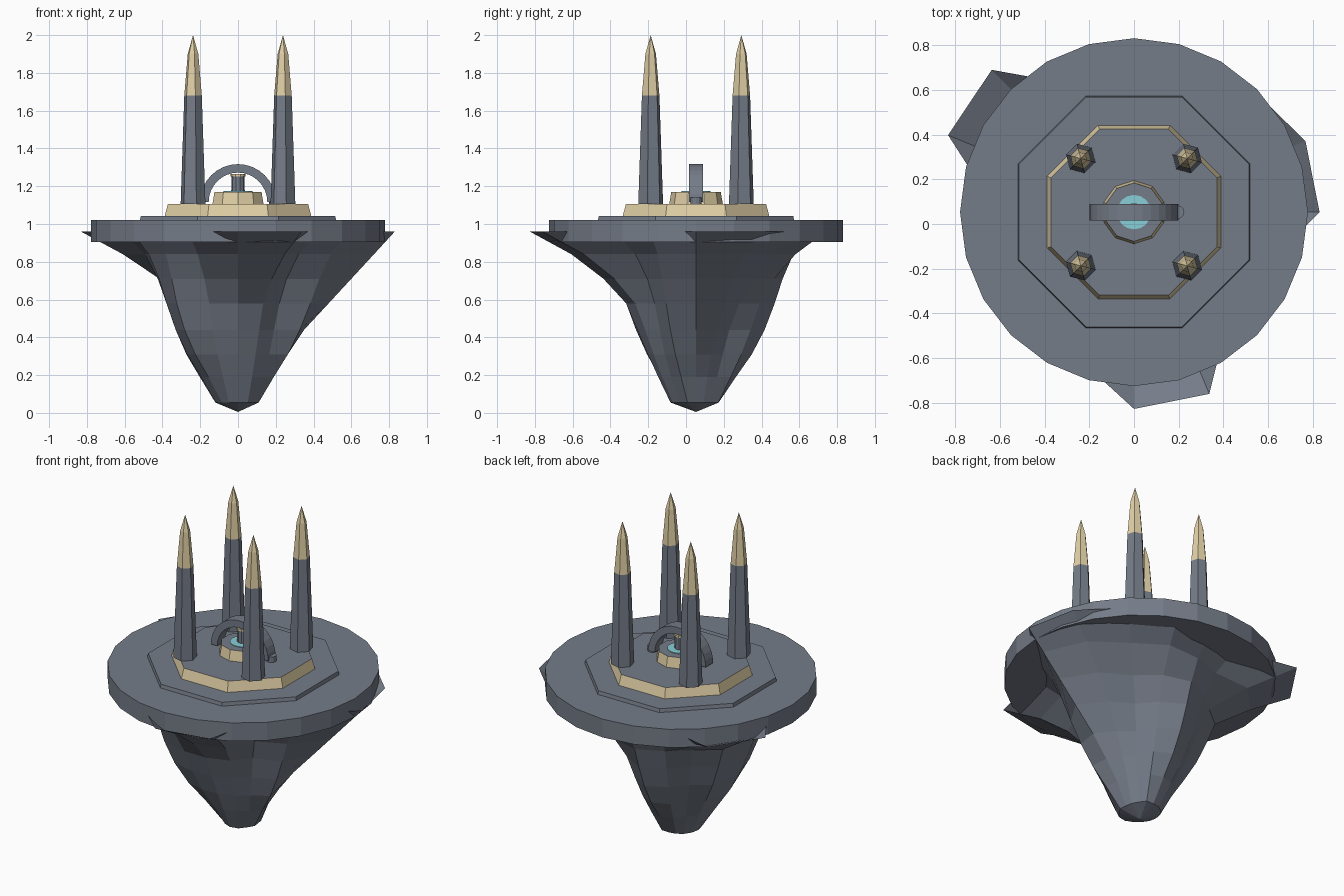
import bpy, bmesh, math

if "Cube" in bpy.data.objects:
    bpy.data.objects.remove(bpy.data.objects["Cube"])

CY = 0.053  # shared axis of all parts


def material(name, rgb):
    m = bpy.data.materials.new(name)
    m.diffuse_color = (*rgb, 1)
    m.use_nodes = True
    m.node_tree.nodes["Principled BSDF"].inputs["Base Color"].default_value = m.diffuse_color
    return m


GREY = material("slate_grey", (0.178, 0.202, 0.247))
GOLD = material("pale_gold", (0.75, 0.63, 0.38))
CYAN = material("cyan_glow", (0.25, 0.62, 0.68))


def finish(bm, name, mats):
    bmesh.ops.recalc_face_normals(bm, faces=bm.faces)
    me = bpy.data.meshes.new(name)
    bm.to_mesh(me)
    bm.free()
    for m in mats:
        me.materials.append(m)
    ob = bpy.data.objects.new(name, me)
    bpy.context.collection.objects.link(ob)
    return ob


def skin(bm, rings, capped=True):
    """Join stacked rings of vertices; a one-vertex ring makes a point."""
    for a, b in zip(rings, rings[1:]):
        n = max(len(a), len(b))
        for i in range(n):
            j = (i + 1) % n
            if len(a) == 1:
                bm.faces.new((a[0], b[i], b[j]))
            elif len(b) == 1:
                bm.faces.new((a[i], a[j], b[0]))
            else:
                bm.faces.new((a[i], a[j], b[j], b[i]))
    for r in (rings[0], rings[-1]):
        if capped and len(r) > 2:
            bm.faces.new(r)


def turned(name, profile, sides, rot=0, at=(0, CY), mats=(GREY,), rule=None):
    """Polygonal solid from (radius, height) pairs."""
    bm = bmesh.new()
    rings = []
    for r, z in profile:
        count = sides if r > 0 else 1
        ring = []
        for i in range(count):
            a = math.radians(rot) + math.tau * i / sides
            ring.append(bm.verts.new((at[0] + r * math.cos(a), at[1] + r * math.sin(a), z)))
        rings.append(ring)
    skin(bm, rings)
    bm.normal_update()
    if rule:
        for f in bm.faces:
            f.material_index = rule(f)
    return finish(bm, name, mats)


# Hanging rock: an open shell, three flared ridges blended with a valley profile
heights = (0.055, 0.19, 0.31, 0.44, 0.58, 0.71, 0.84, 0.96)
valley = (0.12, 0.205, 0.28, 0.34, 0.39, 0.435, 0.50, 0.61)
ridges = {
    "east": (0.105, 0.17, 0.25, 0.35, 0.48, 0.60, 0.72, 0.83),
    "west": (0.12, 0.19, 0.265, 0.34, 0.40, 0.45, 0.66, 0.90),
    "south": (0.135, 0.20, 0.255, 0.31, 0.37, 0.49, 0.66, 0.88),
}
# direction: (ridge, share of ridge, bulge at mid height)
blend = {0: ("east", 1, 0), 1: ("east", 1, -0.18), 2: ("east", 0.7, -0.29),
         3: ("south", 0.5, -0.04), 4: ("east", 0, 0.07), 5: ("east", 0, -0.05),
         6: ("west", 1, -0.15), 7: ("west", 1, 0), 8: ("west", 0, -0.03),
         9: ("west", 0, 0.05), 10: ("south", 0, 0.18), 11: ("south", 0.3, 0.04),
         12: ("south", 1, 0), 13: ("south", 1, -0.06), 14: ("south", 0, -0.21),
         15: ("east", 0.1, 0.04)}
bm = bmesh.new()
rings = [[bm.verts.new((0, CY, 0.005))]]
for k, z in enumerate(heights):
    ring = []
    for i in range(16):
        side, w, bulge = blend[i]
        r = valley[k] * (1 - w) + ridges[side][k] * w
        r *= 1 + bulge * math.sin(math.pi * k / 7)
        a = math.tau * i / 16
        ring.append(bm.verts.new((r * math.cos(a), CY + r * math.sin(a), z)))
    rings.append(ring)
skin(bm, rings, capped=False)
finish(bm, "hanging_rock", (GREY,))

# Stacked platforms, gold on the sloping sides only
sides_gold = lambda f: 0 if abs(f.normal.z) > 0.9 else 1
turned("main_disc", [(0.778, 0.905), (0.778, 1.02)], 24)
turned("lower_step", [(0.562, 1.02), (0.557, 1.042)], 8, 22.5)
turned("gold_platform", [(0.42, 1.042), (0.402, 1.105)], 8, 22.5,
       mats=(GREY, GOLD), rule=sides_gold)
turned("centre_drum", [(0.142, 1.105), (0.131, 1.17)], 10, 90,
       mats=(GREY, GOLD), rule=sides_gold)
turned("glow_plate", [(0.077, 1.17), (0.077, 1.174)], 16, mats=(CYAN,))

# Post with a thin gold cap under the arch
turned("centre_post", [(0.036, 1.17), (0.034, 1.252)], 10)
turned("post_cap", [(0.040, 1.252), (0.040, 1.264)], 10, mats=(GOLD,))

# Arch: half ring with a flat band section
bm = bmesh.new()
rings = []
for i in range(17):
    a = math.pi * i / 16
    rings.append([bm.verts.new((r * math.cos(a), CY + y, 1.117 + r * math.sin(a)))
                  for r, y in ((0.155, -0.038), (0.2, -0.038), (0.2, 0.037), (0.155, 0.037))])
skin(bm, rings)
finish(bm, "arch", (GREY,))
turned("arch_foot", [(0.03, 1.105), (0.03, 1.14)], 12, at=(0.195, CY))

# Four hexagonal spires with gold points
for sx, ew in ((-1, "left"), (1, "right")):
    for sy, ns in ((-1, "front"), (1, "back")):
        turned(f"spire_{ns}_{ew}",
               [(0.068, 1.105), (0.048, 1.68), (0.029, 1.9), (0, 2.0)], 6, 45,
               (0.238 * sx, CY + 0.24 * sy), (GREY, GOLD),
               lambda f: 1 if f.calc_center_median().z > 1.68 else 0)
